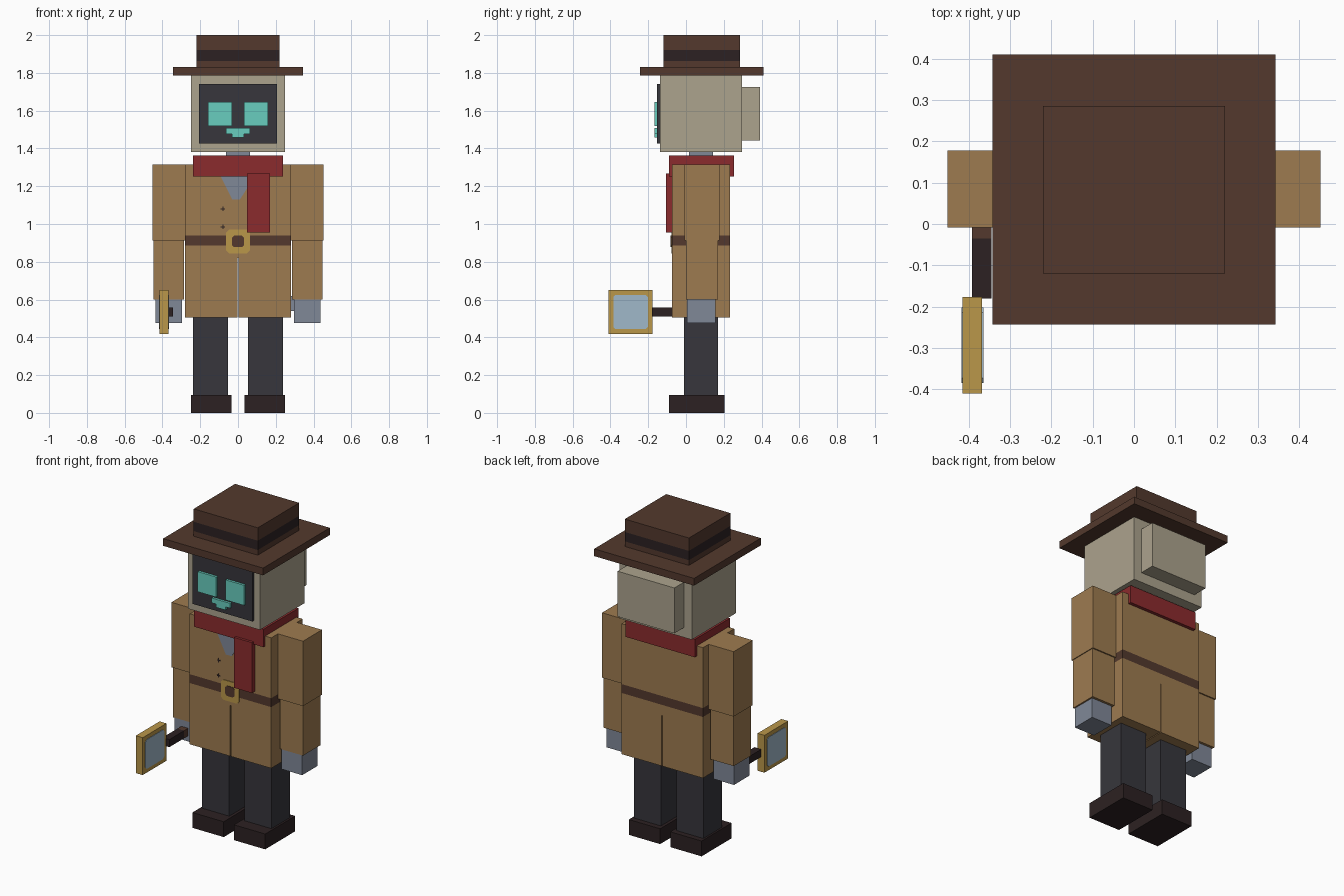
import bpy, bmesh
from mathutils import Matrix

cube = bpy.data.objects.get("Cube")
if cube:
    bpy.data.objects.remove(cube, do_unlink=True)


def material(name, hex_code):
    srgb = [int(hex_code[i:i + 2], 16) / 255 for i in (0, 2, 4)]
    rgba = [c / 12.92 if c < 0.04045 else ((c + 0.055) / 1.055) ** 2.4 for c in srgb] + [1]
    m = bpy.data.materials.new(name)
    m.use_nodes = True
    m.diffuse_color = rgba
    m.node_tree.nodes["Principled BSDF"].inputs["Base Color"].default_value = rgba
    return m


TAN = material("tan coat", "9e7b50")
BROWN = material("hat brown", "53392d")
DARK = material("dark leather", "2c2122")
BEIGE = material("beige casing", "aca38d")
CHARCOAL = material("charcoal", "37363c")
TEAL = material("teal glow", "68cdbf")
RED = material("scarf red", "8b2b2d")
GREY = material("blue grey metal", "808897")
GOLD = material("gold", "ba974a")
GLASS = material("pale blue glass", "a0b8ca")


def finish(name, bm, mats):
    bmesh.ops.recalc_face_normals(bm, faces=bm.faces)
    mesh = bpy.data.meshes.new(name)
    bm.to_mesh(mesh)
    bm.free()
    for m in mats:
        mesh.materials.append(m)
    obj = bpy.data.objects.new(name, mesh)
    bpy.context.collection.objects.link(obj)
    return obj


def box(name, x, y, z, mat, band=None, band_mat=None):
    """Box from ranges; an optional height band is cut in and recoloured."""
    bm = bmesh.new()
    bmesh.ops.create_cube(bm, size=1)
    spans = (x, y, z)
    size = Matrix.Diagonal([b - a for a, b in spans] + [1])
    place = Matrix.Translation([(a + b) / 2 for a, b in spans])
    bm.transform(place @ size)
    if band:
        for h in band:
            bmesh.ops.bisect_plane(bm, geom=bm.verts[:] + bm.edges[:] + bm.faces[:],
                                   plane_co=(0, 0, h), plane_no=(0, 0, 1))
        for f in bm.faces:
            if band[0] < f.calc_center_median().z < band[1]:
                f.material_index = 1
    return finish(name, bm, [mat, band_mat] if band else [mat])


def pair(name, x, y, z, mat):
    """The same box on both sides of the body."""
    box("left_" + name, x, y, z, mat)
    box("right_" + name, (-x[1], -x[0]), y, z, mat)


def plate(name, points, depth, mat):
    """Thin extruded polygon from 3D points."""
    bm = bmesh.new()
    face = bm.faces.new([bm.verts.new(p) for p in points])
    new = bmesh.ops.extrude_face_region(bm, geom=[face])["geom"]
    bmesh.ops.translate(bm, vec=depth, verts=[v for v in new if isinstance(v, bmesh.types.BMVert)])
    return finish(name, bm, [mat])


def clipped(u, v, c):
    """Rectangle outline with clipped corners."""
    (a, b), (d, e) = u, v
    return [(a + c, d), (b - c, d), (b, d + c), (b, e - c),
            (b - c, e), (a + c, e), (a, e - c), (a, d + c)]


# Hat
box("hat_brim", (-.343, .343), (-.244, .411), (1.785, 1.83), BROWN)
box("hat_crown", (-.22, .22), (-.12, .286), (1.83, 2), BROWN, (1.862, 1.92), DARK)

# Head with screen face
box("head", (-.248, .248), (-.138, .297), (1.38, 1.785), BEIGE)
box("head_back_box", (-.195, .195), (.297, .393), (1.442, 1.724), BEIGE)
box("face_screen", (-.206, .206), (-.153, -.138), (1.427, 1.74), CHARCOAL)
pair("eye", (.032, .159), (-.168, -.153), (1.52, 1.645), TEAL)
box("mouth_top", (-.063, .063), (-.168, -.153), (1.477, 1.507), TEAL)
box("mouth_bottom", (-.032, .032), (-.168, -.153), (1.457, 1.477), TEAL)

# Neck and scarf
box("neck", (-.063, .063), (.015, .143), (1.3, 1.38), GREY)
box("scarf", (-.238, .238), (-.09, .254), (1.252, 1.363), RED)
box("scarf_tail", (.048, .17), (-.106, -.07), (.955, 1.268), RED)

# Coat with belt and split skirt
FRONT = -.074
box("coat", (-.28, .28), (FRONT, .234), (.82, 1.315), TAN, (.885, .94), BROWN)
pair("coat_skirt", (.003, .28), (FRONT, .234), (.505, .82), TAN)
plate("shirt_front", [(-.095, FRONT, 1.26), (.095, FRONT, 1.26), (.01, FRONT, 1.13),
                      (-.03, FRONT, 1.13)], (0, -.003, 0), GREY)
plate("belt_buckle", [(u, FRONT, v) for u, v in clipped((-.063, .063), (.845, .97), .016)],
      (0, -.004, 0), GOLD)
plate("buckle_centre", [(u, FRONT, v) for u, v in clipped((-.032, .032), (.877, .94), .012)],
      (0, -.007, 0), BROWN)
for i, h in enumerate((1.08, .985)):
    box(f"button_{i}_bar", (-.092, -.068), (FRONT - .003, FRONT), (h - .003, h + .003), DARK)
    box(f"button_{i}_post", (-.083, -.077), (FRONT - .003, FRONT), (h - .012, h + .012), DARK)

# Arms and hands
pair("upper_arm", (.28, .452), (-.008, .178), (.912, 1.315), TAN)
pair("forearm", (.287, .447), (0, .17), (.6, .912), TAN)
pair("hand", (.297, .438), (.004, .155), (.475, .6), GREY)
box("left_thumb", (.28, .297), (.04, .1), (.54, .62), GREY)

# Legs and shoes
pair("leg", (.053, .238), (-.011, .17), (.095, .505), CHARCOAL)
pair("shoe", (.035, .25), (-.09, .204), (0, .095), DARK)

# Magnifying glass in the right hand
box("magnifier_grip", (-.392, -.345), (-.035, .01), (.51, .557), BROWN)
box("magnifier_handle", (-.392, -.345), (-.18, -.035), (.51, .557), DARK)
box("magnifier_frame", (-.415, -.368), (-.41, -.177), (.418, .65), GOLD)
lens = clipped((-.385, -.202), (.443, .625), .012)
for name, x, d in (("inner_lens", -.368, .003), ("outer_lens", -.415, -.003)):
    plate(name, [(x, u, v) for u, v in lens], (d, 0, 0), GLASS)
